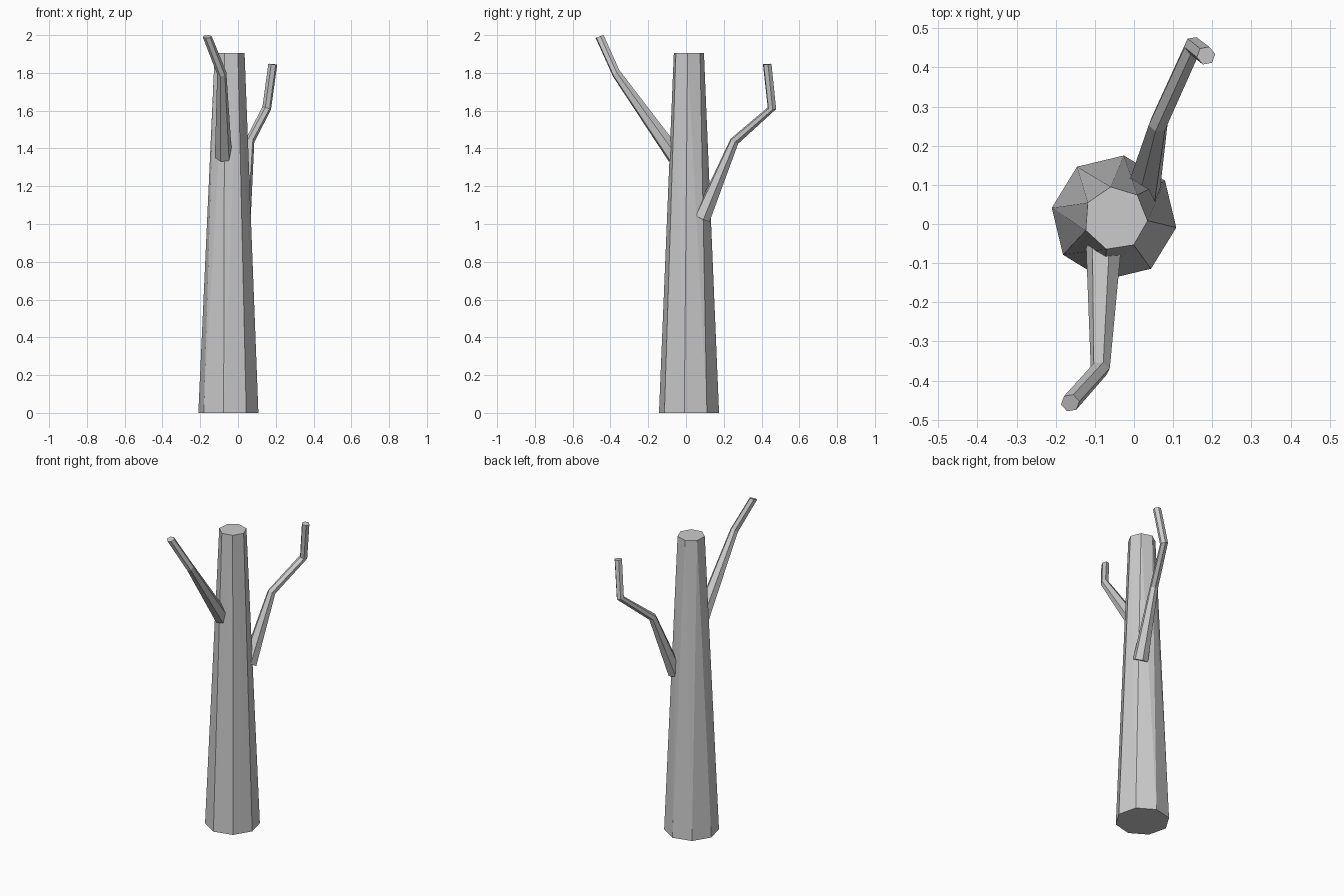
import bpy, bmesh
from math import cos, sin, radians, pi
from mathutils import Vector

if "Cube" in bpy.data.objects:
    bpy.data.objects.remove(bpy.data.objects["Cube"])


def finish(bm, name):
    bmesh.ops.recalc_face_normals(bm, faces=bm.faces)
    mesh = bpy.data.meshes.new(name)
    bm.to_mesh(mesh)
    bm.free()
    bpy.context.collection.objects.link(bpy.data.objects.new(name, mesh))


def ring(bm, centre, normal, radius, sides, phase=0):
    """Regular polygon of vertices facing along the normal."""
    turn = Vector((0, 0, 1)).rotation_difference(Vector(normal))
    angles = [radians(phase) + 2 * pi * i / sides for i in range(sides)]
    return [bm.verts.new(Vector(centre) + turn @ Vector((radius * cos(a), radius * sin(a), 0)))
            for a in angles]


def branch(name, stations, sides=6, phase=10):
    """Tapered tube through (centre, normal, radius) stations, capped at both ends."""
    bm = bmesh.new()
    rings = [ring(bm, c, n, r, sides, phase) for c, n, r in stations]
    for a, b in zip(rings, rings[1:]):
        for i in range(sides):
            j = (i + 1) % sides
            bm.faces.new((a[i], a[j], b[j], b[i]))
    bm.faces.new(rings[0][::-1])
    bm.faces.new(rings[-1])
    finish(bm, name)


# Trunk: eight-sided foot tapering to a seven-sided top
bm = bmesh.new()
foot = ring(bm, (-0.051, 0.016, 0), (0, 0, 1), 0.161, 8, -9)
top = ring(bm, (-0.047, 0.014, 1.905), (0, 0, 1), 0.082, 7, -4)
bmesh.ops.convex_hull(bm, input=foot + top)
bmesh.ops.dissolve_limit(bm, angle_limit=radians(0.5), verts=bm.verts, edges=bm.edges)
finish(bm, "trunk")

# Front branch with one bend
branch("front_branch", [
    ((-0.077, -0.055, 1.355), (0, -0.57, 0.82), 0.046),
    ((-0.086, -0.370, 1.798), (-0.1, -0.7, 0.7), 0.025),
    ((-0.163, -0.457, 1.992), (-0.05, -0.35, 1), 0.024),
])

# Back branch with two bends
branch("back_branch", [
    ((0.022, 0.085, 1.030), (0.09, 0.42, 0.9), 0.046),
    ((0.062, 0.256, 1.438), (0.15, 0.5, 0.85), 0.025),
    ((0.152, 0.455, 1.613), (0.3, 0.1, 1), 0.024),
    ((0.184, 0.430, 1.846), (0.1, -0.05, 1), 0.024),
])
